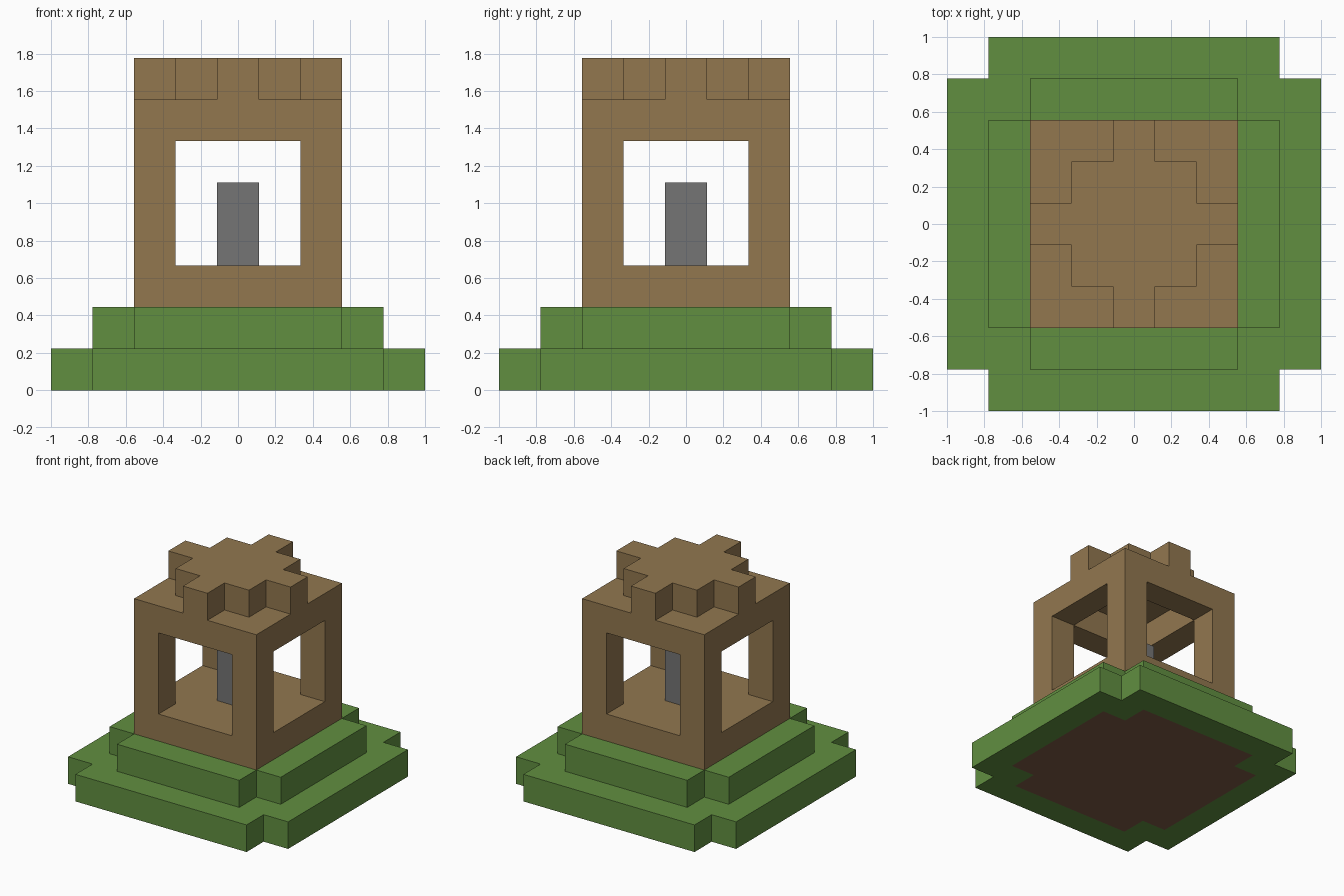
import bpy
import bmesh

if "Cube" in bpy.data.objects:
    bpy.data.objects.remove(bpy.data.objects["Cube"], do_unlink=True)

U = 2 / 9  # one block


def material(name, rgb):
    """Flat material from 0-255 display values, stored as linear."""
    lin = [((c / 255 + 0.055) / 1.055) ** 2.4 for c in rgb]
    mat = bpy.data.materials.new(name)
    mat.use_nodes = True
    mat.diffuse_color = (*lin, 1)
    mat.node_tree.nodes["Principled BSDF"].inputs["Base Color"].default_value = (*lin, 1)
    return mat


grass = material("grass green", (97, 143, 64))
wood = material("wood brown", (146, 119, 79))
soil = material("soil brown", (126, 91, 70))
stone = material("stone grey", (117, 117, 117))


def four_way(quarter):
    """Repeat a quarter outline around the centre."""
    points = []
    for _ in range(4):
        points += quarter
        quarter = [(-y, x) for x, y in quarter]
    return points


def square(half):
    return four_way([(half, half)])


def notched(long, short):
    return four_way([(long, short), (short, short), (short, long)])


def finish(bm, name, mat):
    bmesh.ops.recalc_face_normals(bm, faces=bm.faces)
    mesh = bpy.data.meshes.new(name)
    bm.to_mesh(mesh)
    bm.free()
    mesh.materials.append(mat)
    obj = bpy.data.objects.new(name, mesh)
    bpy.context.collection.objects.link(obj)


def loop(bm, outline, z):
    return [bm.verts.new((x * U, y * U, z * U)) for x, y in outline]


def bands(bm, loops):
    """Quads between each pair of neighbouring loops."""
    for a, b in zip(loops, loops[1:]):
        for i in range(len(a)):
            j = (i + 1) % len(a)
            bm.faces.new((a[i], a[j], b[j], b[i]))


def prism(name, outline, low, high, mat):
    bm = bmesh.new()
    bottom, top = loop(bm, outline, low), loop(bm, outline, high)
    bands(bm, [bottom, top])
    bm.faces.new(bottom)
    bm.faces.new(top)
    finish(bm, name, mat)


def ring(name, outer, inner, low, high, mat):
    bm = bmesh.new()
    loops = [loop(bm, outer, low), loop(bm, outer, high),
             loop(bm, inner, high), loop(bm, inner, low)]
    bands(bm, loops + loops[:1])
    finish(bm, name, mat)


# Ground: grass rim around a soil core, with a smaller grass step on top
ring("grass_rim", notched(4.5, 3.5), notched(3.5, 2.5), 0, 1, grass)
prism("soil_core", notched(3.5, 2.5), 0, 1, soil)
prism("grass_step", notched(3.5, 2.5), 1, 2, grass)

# Open shelter: floor, corner posts and lintel ring
prism("shelter_floor", square(2.5), 2, 3, wood)
for side, sx in (("left", 1), ("right", -1)):
    for end, sy in (("front", -1), ("back", 1)):
        post = [(x + 2 * sx, y + 2 * sy) for x, y in square(0.5)]
        prism(f"{end}_{side}_post", post, 3, 6, wood)
ring("lintel", square(2.5), square(1.5), 6, 7, wood)

# Stepped cross-shaped roof
roof = [(2.5, 0.5), (1.5, 0.5), (1.5, 1.5), (0.5, 1.5), (0.5, 2.5)]
prism("roof_cap", four_way(roof), 7, 8, wood)

# Stone pillar inside
prism("stone_pillar", square(0.5), 3, 5, stone)
